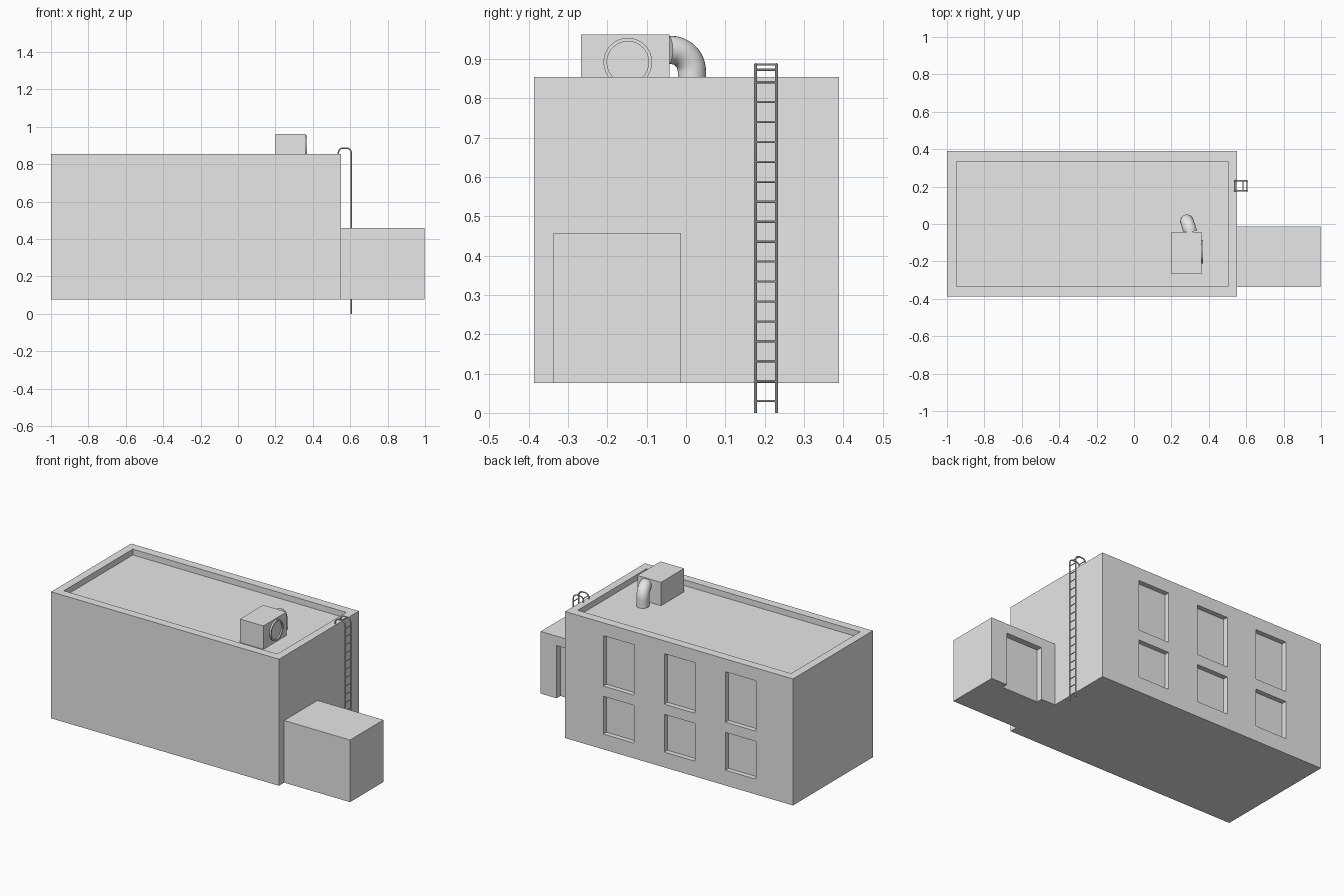
import bpy, bmesh, math
from mathutils import Vector, Matrix

if "Cube" in bpy.data.objects:
    bpy.data.objects.remove(bpy.data.objects["Cube"])

grey = bpy.data.materials.new("light_grey")
grey.diffuse_color = (0.8, 0.8, 0.8, 1)
grey.use_nodes = True
grey.node_tree.nodes["Principled BSDF"].inputs["Base Color"].default_value = grey.diffuse_color


def add_box(bm, lo, hi):
    lo, hi = Vector(lo), Vector(hi)
    m = Matrix.Translation((lo + hi) / 2) @ Matrix.Diagonal((*(hi - lo), 1))
    bmesh.ops.create_cube(bm, size=1, matrix=m)


def make_boxes(name, boxes):
    bm = bmesh.new()
    for lo, hi in boxes:
        add_box(bm, lo, hi)
    return finish(name, bm)


def finish(name, bm, smooth=False):
    me = bpy.data.meshes.new(name)
    bm.to_mesh(me)
    bm.free()
    me.materials.append(grey)
    ob = bpy.data.objects.new(name, me)
    bpy.context.collection.objects.link(ob)
    if smooth:
        shade(ob)
    return ob


def shade(ob):
    bpy.ops.object.select_all(action='DESELECT')
    ob.select_set(True)
    bpy.context.view_layer.objects.active = ob
    bpy.ops.object.shade_smooth_by_angle(angle=math.radians(40))


def cut(ob, boxes):
    cutter = make_boxes(ob.name + "_cutter", boxes)
    mod = ob.modifiers.new("cut", 'BOOLEAN')
    mod.operation, mod.solver, mod.object = 'DIFFERENCE', 'EXACT', cutter
    bpy.context.view_layer.objects.active = ob
    bpy.ops.object.modifier_apply(modifier="cut")
    bpy.data.objects.remove(cutter)


def sweep(name, pts, radius, sides):
    """Round tube along a path that lies in one vertical plane."""
    bm = bmesh.new()
    pts = [Vector(p) for p in pts]
    span = pts[-1] - pts[0]
    side = Vector((-span.y, span.x, 0)).normalized()
    rings = []
    for i, p in enumerate(pts):
        t = (pts[min(i + 1, len(pts) - 1)] - pts[max(i - 1, 0)]).normalized()
        up = t.cross(side)
        ang = [2 * math.pi * k / sides for k in range(sides)]
        rings.append([bm.verts.new(p + radius * (math.cos(a) * side + math.sin(a) * up)) for a in ang])
    for a, b in zip(rings, rings[1:]):
        for k in range(sides):
            n = (k + 1) % sides
            bm.faces.new((a[k], a[n], b[n], b[k]))
    bm.faces.new(rings[0])
    bm.faces.new(rings[-1])
    bmesh.ops.recalc_face_normals(bm, faces=bm.faces)
    return finish(name, bm, True)


# Main building: sunken roof and two rows of rear windows
building = make_boxes("building", [((-1, -0.387, 0.076), (0.55, 0.389, 0.854))])
cuts = [((-0.95, -0.335, 0.818), (0.502, 0.335, 1.0))]
for x in (-0.75, -0.335, 0.08):
    for z0, z1 in ((0.17, 0.402), (0.465, 0.775)):
        cuts.append(((x, 0.359, z0), (x + 0.21, 0.5, z1)))
cut(building, cuts)

# Side annex with a recessed doorway facing the rear
annex = make_boxes("annex", [((0.55, -0.337, 0.076), (0.998, -0.013, 0.458))])
cut(annex, [((0.645, -0.05, 0.0), (0.89, 0.1, 0.4))])

# Rooftop ventilation unit
make_boxes("vent_box", [((0.2, -0.267, 0.818), (0.36, -0.042, 0.962))])

# Fan rim: lathe profile (radius, x) turned around the x axis
bm = bmesh.new()
profile = [(0.062, 0.358), (0.062, 0.37), (0.053, 0.37), (0.053, 0.362), (0.0, 0.362)]
vs = [bm.verts.new((x, -0.148, 0.892 + r)) for r, x in profile]
es = [bm.edges.new(p) for p in zip(vs, vs[1:])]
bmesh.ops.spin(bm, geom=vs + es, cent=(0, -0.148, 0.892), axis=(1, 0, 0),
               angle=2 * math.pi, steps=32, use_merge=True)
bmesh.ops.remove_doubles(bm, verts=bm.verts, dist=1e-5)
bmesh.ops.recalc_face_normals(bm, faces=bm.faces)
outer = max(bm.faces, key=lambda f: f.calc_center_median().x)
if outer.normal.x < 0:
    bmesh.ops.reverse_faces(bm, faces=bm.faces)
finish("fan_rim", bm, True)

# Elbow duct from the unit down to the roof
start, end, bend = Vector((0.303, -0.045)), Vector((0.283, 0.015)), 0.055
d = (end - start).normalized()
path = [(start.x, start.y, 0.923)]
for i in range(13):
    a = math.pi / 2 * i / 12
    q = end - d * bend * (1 - math.sin(a))
    path.append((q.x, q.y, 0.923 - bend * (1 - math.cos(a))))
path.append((end.x, end.y, 0.818))
sweep("elbow_duct", path, 0.036, 24)

# Ladder rails that hook over the roof edge
RAILS = (0.177, 0.230)
for y in RAILS:
    path = [(0.605, y, 0), (0.605, y, 0.862)]
    for cx, a0 in ((0.581, 0), (0.561, 90)):
        for i in range(7):
            a = math.radians(a0 + 15 * i)
            path.append((cx + 0.024 * math.cos(a), y, 0.862 + 0.024 * math.sin(a)))
    path.append((0.537, y, 0.852))
    sweep("ladder_rail", path, 0.004, 8)

# Ladder rungs, plus cross bars on the hooks
rungs = [(0.605, 0.03 + 0.0507 * i) for i in range(17)] + [(0.582, 0.886), (0.541, 0.873)]
for x, z in rungs:
    sweep("ladder_rung", [(x, RAILS[0], z), (x, RAILS[1], z)], 0.0028, 8)
